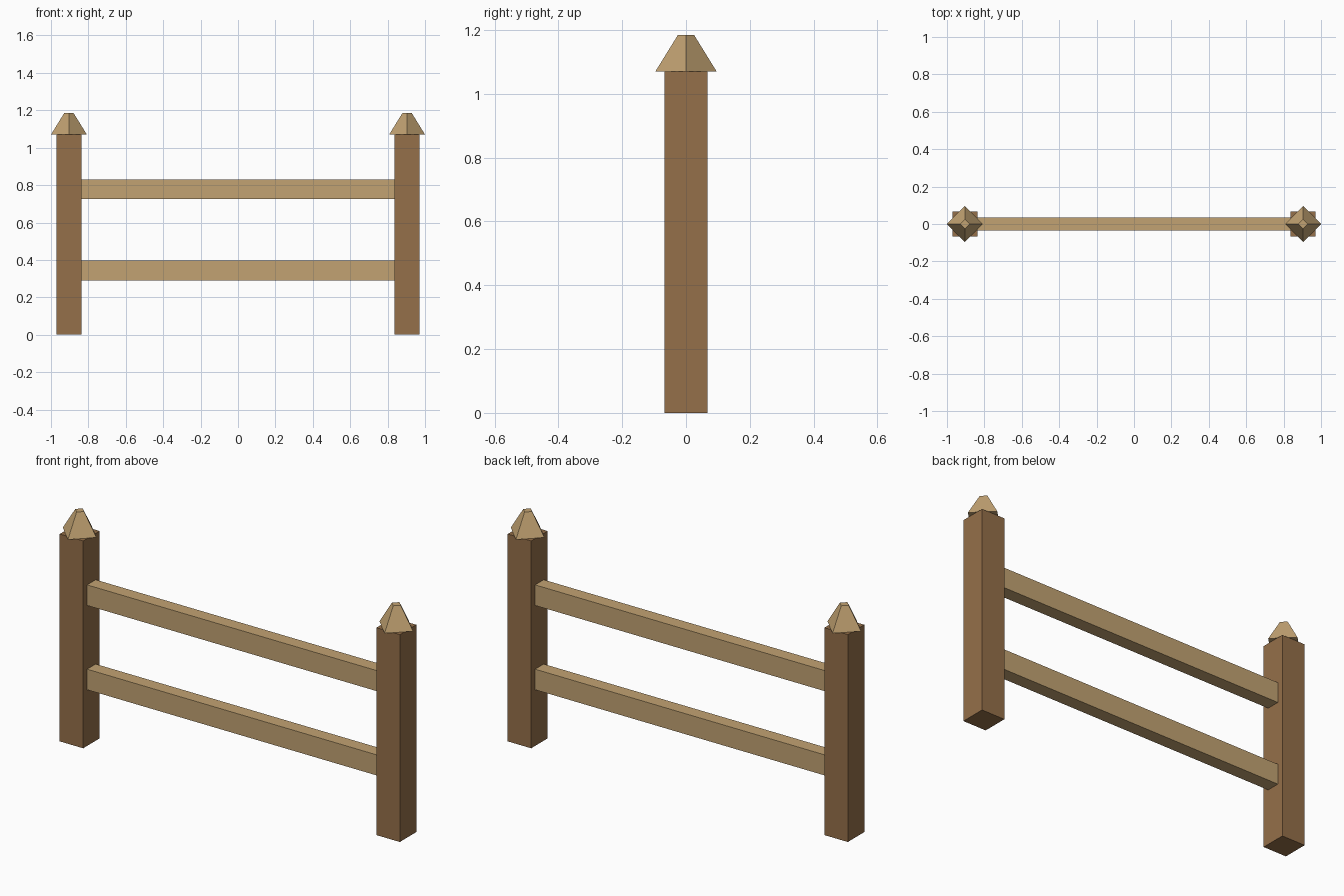
import bpy
import bmesh
from mathutils import Matrix

cube = bpy.data.objects.get("Cube")
if cube:
    bpy.data.objects.remove(cube, do_unlink=True)


def make_material(name, rgb):
    mat = bpy.data.materials.new(name)
    mat.use_nodes = True
    mat.diffuse_color = (*rgb, 1)
    mat.node_tree.nodes["Principled BSDF"].inputs["Base Color"].default_value = (*rgb, 1)
    return mat


dark_wood = make_material("dark brown wood", (0.3, 0.16, 0.067))
light_wood = make_material("light tan wood", (0.54, 0.365, 0.17))


def add_object(name, bm, location, mat):
    mesh = bpy.data.meshes.new(name)
    bm.to_mesh(mesh)
    bm.free()
    mesh.materials.append(mat)
    obj = bpy.data.objects.new(name, mesh)
    obj.location = location
    bpy.context.collection.objects.link(obj)
    return obj


def add_box(name, size, location, mat):
    bm = bmesh.new()
    bmesh.ops.create_cube(bm, size=1, matrix=Matrix.Diagonal((*size, 1)))
    return add_object(name, bm, location, mat)


def add_cap(name, radius, tip_radius, height, location, mat):
    bm = bmesh.new()
    bmesh.ops.create_cone(bm, cap_ends=True, segments=4, radius1=radius,
                          radius2=tip_radius, depth=height)
    return add_object(name, bm, location, mat)


POST_X, POST_W, POST_H = 0.904, 0.134, 1.07
CAP_H = 0.115

# Square posts, each with a blunt pyramid cap turned corner-forward
for side, x in (("left", POST_X), ("right", -POST_X)):
    add_box(side + "_post", (POST_W, POST_W, POST_H), (x, 0, POST_H / 2), dark_wood)
    add_cap(side + "_post_cap", 0.096, 0.025, CAP_H, (x, 0, POST_H + CAP_H / 2), light_wood)

# Horizontal rails running into both posts
for level, z in (("lower", 0.343), ("upper", 0.778)):
    add_box(level + "_rail", (2 * POST_X + POST_W - 0.004, 0.07, 0.106), (0, 0, z), light_wood)
